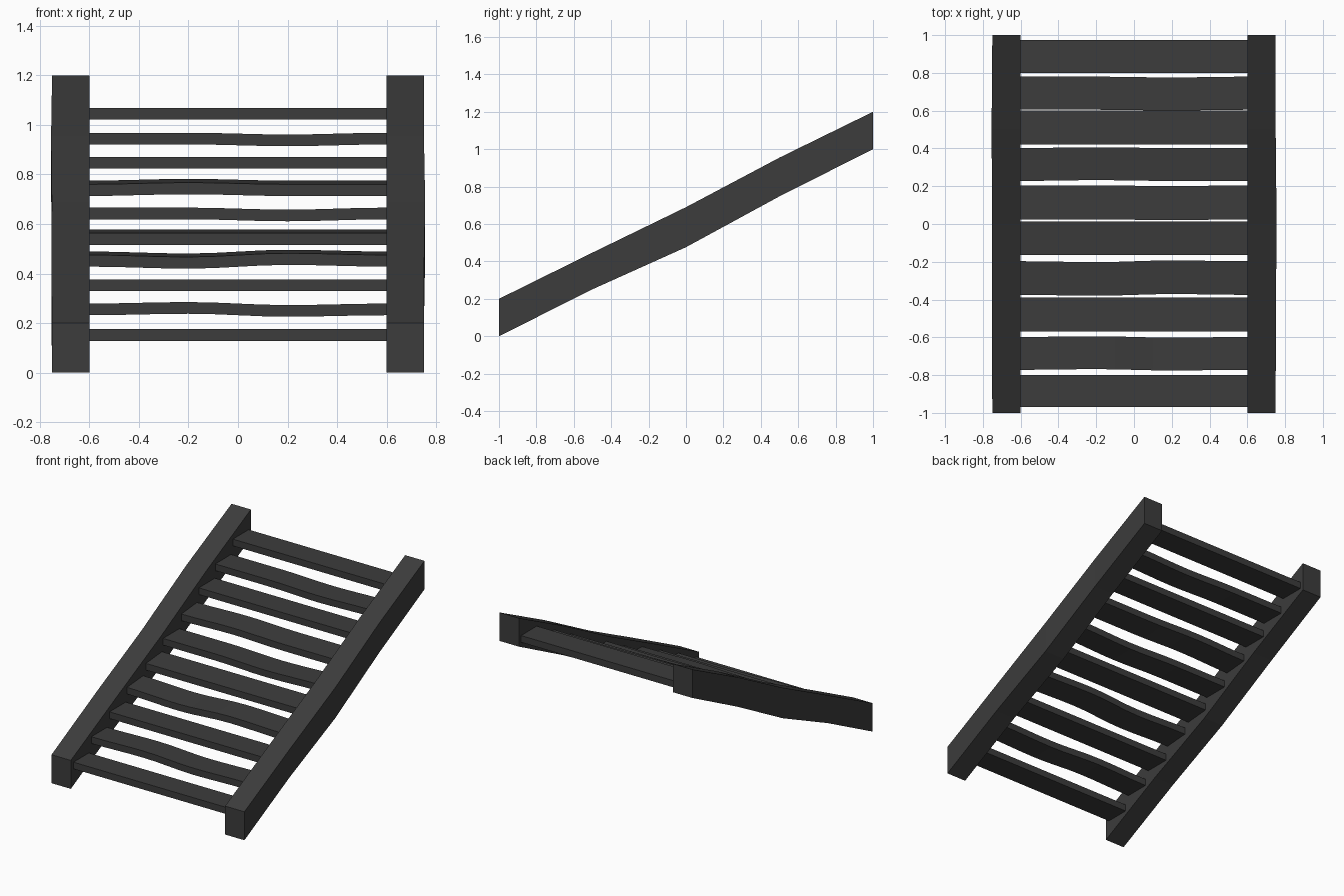
import bpy, math

if "Cube" in bpy.data.objects:
    bpy.data.objects.remove(bpy.data.objects["Cube"])

dark = bpy.data.materials.new("dark_wood")
dark.diffuse_color = (0.045, 0.045, 0.045, 1)
dark.use_nodes = True
dark.node_tree.nodes["Principled BSDF"].inputs["Base Color"].default_value = dark.diffuse_color


def loft(name, rings):
    """Closed bar from a row of four-cornered cross-sections."""
    verts = [v for r in rings for v in r]
    n = len(rings)
    faces = [(0, 1, 2, 3), tuple(4 * (n - 1) + k for k in (3, 2, 1, 0))]
    for i in range(n - 1):
        a, b = 4 * i, 4 * i + 4
        for k in range(4):
            m = (k + 1) % 4
            faces.append((a + k, b + k, b + m, a + m))
    me = bpy.data.meshes.new(name)
    me.from_pydata(verts, [], faces)
    ob = bpy.data.objects.new(name, me)
    bpy.context.collection.objects.link(ob)
    me.materials.append(dark)
    # consistent outward normals
    bpy.context.view_layer.objects.active = ob
    ob.select_set(True)
    bpy.ops.object.mode_set(mode='EDIT')
    bpy.ops.mesh.select_all(action='SELECT')
    bpy.ops.mesh.normals_make_consistent(inside=False)
    bpy.ops.object.mode_set(mode='OBJECT')
    ob.select_set(False)
    return ob


# Side rails: y, bottom z, top z, with a slight uneven outer face
rail = [(-1, 0, 0.2), (-0.5, 0.251, 0.447), (0, 0.476, 0.69),
        (0.5, 0.748, 0.955), (1, 1.0, 1.2)]
bulge = {-1: (0, 0.003, 0.001, 0.004, 0), 1: (0, 0.001, 0.005, 0, 0)}
for side, name in ((-1, "left_rail"), (1, "right_rail")):
    rings = []
    for (y, lo, hi), b in zip(rail, bulge[side]):
        xi, xo = side * 0.6, side * (0.75 + b)
        rings.append([(xi, y, lo), (xo, y, lo), (xo, y, hi), (xi, y, hi)])
    loft(name, rings)

# Treads: front y, back y, bottom z, rise to back, warp at x=-0.2 and x=0.2
treads = [
    (-0.97, -0.80, 0.129, 0, 0, 0),
    (-0.772, -0.598, 0.232, 0, 0.006, -0.006),
    (-0.57, -0.39, 0.33, 0, 0, 0),
    (-0.375, -0.197, 0.428, 0.014, -0.008, 0.007),
    (-0.165, 0.012, 0.516, 0.015, 0, 0),
    (0.025, 0.205, 0.619, 0, 0, -0.008),
    (0.228, 0.402, 0.713, 0.015, 0.007, 0),
    (0.422, 0.60, 0.823, 0, 0, 0),
    (0.605, 0.78, 0.921, 0, 0, -0.007),
    (0.80, 0.975, 1.021, 0, 0, 0),
]


def bump(d):
    return 0.5 + 0.5 * math.cos(math.pi * d / 0.4) if abs(d) < 0.4 else 0


for i, (y0, y1, z, rise, wl, wr) in enumerate(treads):
    rings = []
    for s in range(13):
        x = -0.6 + 0.1 * s
        w = wl * bump(x + 0.2) + wr * bump(x - 0.2)
        a, b = z + w, z + w + rise
        dy = w * 0.6
        rings.append([(x, y0 + dy, a), (x, y1 + dy, b),
                      (x, y1 + dy, b + 0.047), (x, y0 + dy, a + 0.047)])
    loft(f"tread_{i + 1}", rings)
